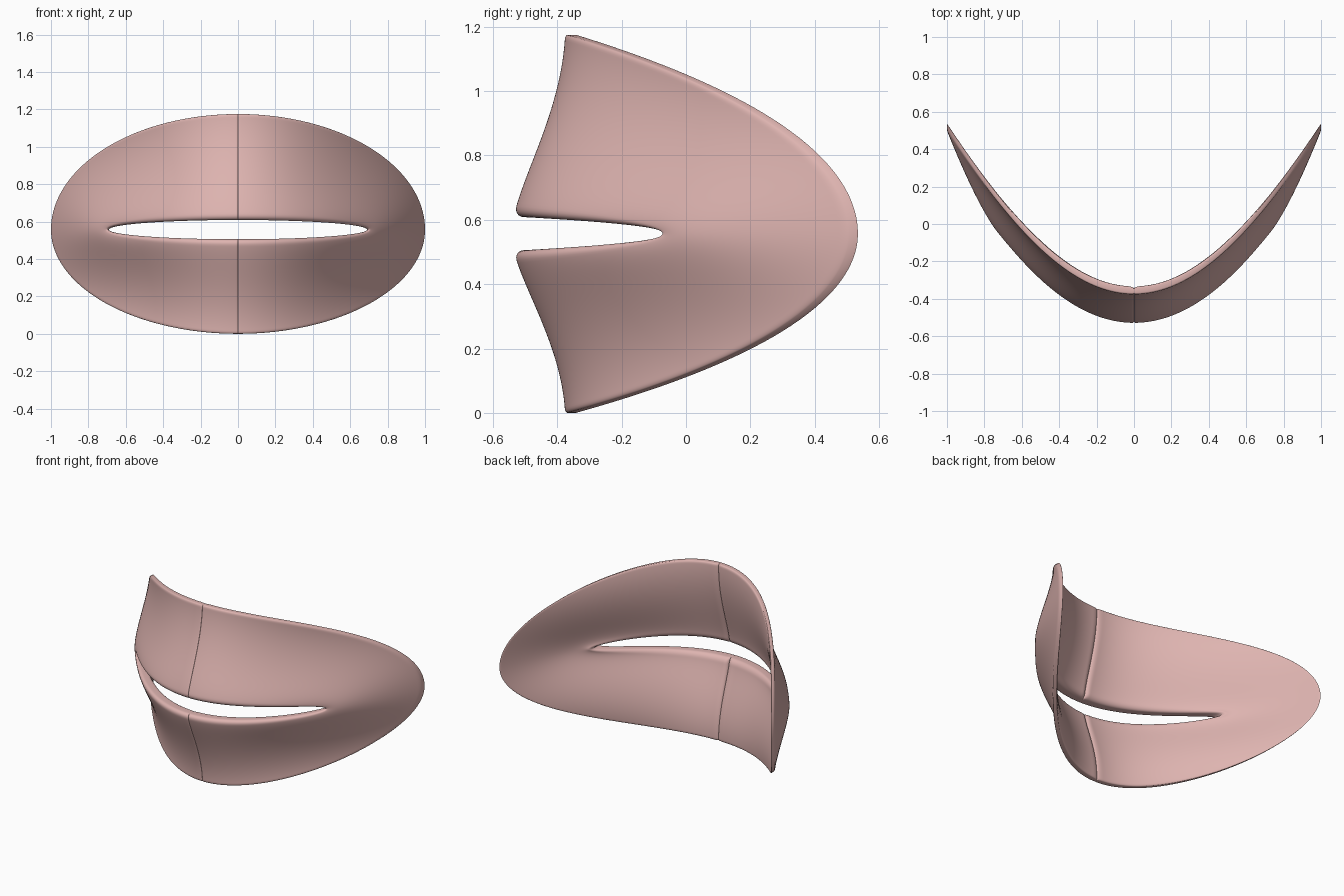
import bpy, bmesh, math
from mathutils import Vector

cube = bpy.data.objects.get("Cube")
if cube:
    bpy.data.objects.remove(cube, do_unlink=True)

# Lip colour
skin = bpy.data.materials.new("soft_pink")
pink = (0.73, 0.455, 0.435, 1)
skin.diffuse_color = pink
skin.use_nodes = True
skin.node_tree.nodes["Principled BSDF"].inputs["Base Color"].default_value = pink

MID_Z = 0.557
ROWS, COLS = 120, 44
LIP_DEPTH, RIM_DEPTH = 0.046, 0.021


def surface(a, t):
    """Middle of the sheet: a runs around the mouth, t from slit to outer rim."""
    c, s = math.cos(a), math.sin(a)
    height = 0.618 if s > 0 else 0.557
    slit = Vector((0.69 * c, -0.488 + 0.95 * (0.69 * c) ** 2, 0.0515 * s))
    rim = Vector((c, -0.355 + 0.875 * c * c + 0.12 * (c * s) ** 2, height * s))
    p = slit.lerp(rim, t)
    q = t ** 0.75
    lip = q * q * (3 - 2 * q)
    corner = t ** 1.35
    k = corner * c * c + lip * (1 - c * c)
    p.y = slit.y + (rim.y - slit.y) * k
    p.z += MID_Z
    return p


def rounding(d, r, low):
    """Quarter-round that falls to the fraction low at an edge of radius r."""
    f = 1 - min(max(d / r, 0), 1)
    return low + (1 - low) * math.sqrt(max(1 - f * f, 0))


def section(a):
    """Closed cross-section: front from slit to rim, then back again."""
    length = (surface(a, 1) - surface(a, 0)).length
    x = abs(math.cos(a))
    front_seam, back_seam = rounding(x, 0.012, 0.85), rounding(x, 0.04, 0.5)
    front, back = [], []
    for j in range(COLS + 1):
        t = 0.5 - 0.5 * math.cos(math.pi * j / COLS)
        h = LIP_DEPTH + (RIM_DEPTH - LIP_DEPTH) * t
        h *= rounding(t * length, 0.035, 0.35)
        h *= rounding((1 - t) * length, 0.015, 0.6)
        p = surface(a, t)
        front.append(p - Vector((0, h * front_seam, 0)))
        back.append(p + Vector((0, h * back_seam, 0)))
    return front + back[::-1]


# Angles are packed closer towards the central seam
angles = []
for i in range(ROWS + 1):
    u = 2 * i / ROWS - 1
    angles.append(math.pi / 2 * (1.5 * u - 0.5 * u ** 3))

bm = bmesh.new()
rings = [[bm.verts.new(p) for p in section(a)] for a in angles]
count = len(rings[0])
for r0, r1 in zip(rings, rings[1:]):
    for j in range(count):
        k = (j + 1) % count
        bm.faces.new((r0[j], r0[k], r1[k], r1[j]))
# Flat ends where the two halves meet
for ring in (rings[0], rings[-1]):
    for j in range(COLS):
        bm.faces.new((ring[j], ring[j + 1], ring[-j - 2], ring[-j - 1]))
bmesh.ops.recalc_face_normals(bm, faces=bm.faces)

mesh = bpy.data.meshes.new("lips")
bm.to_mesh(mesh)
bm.free()
mesh.materials.append(skin)
lips = bpy.data.objects.new("lips", mesh)
bpy.context.collection.objects.link(lips)

# Smooth shading, then the matching half
bpy.ops.object.select_all(action='DESELECT')
lips.select_set(True)
bpy.context.view_layer.objects.active = lips
bpy.ops.object.shade_smooth_by_angle(angle=math.radians(60))
mirror = lips.modifiers.new("other_half", 'MIRROR')
mirror.use_mirror_merge = False
